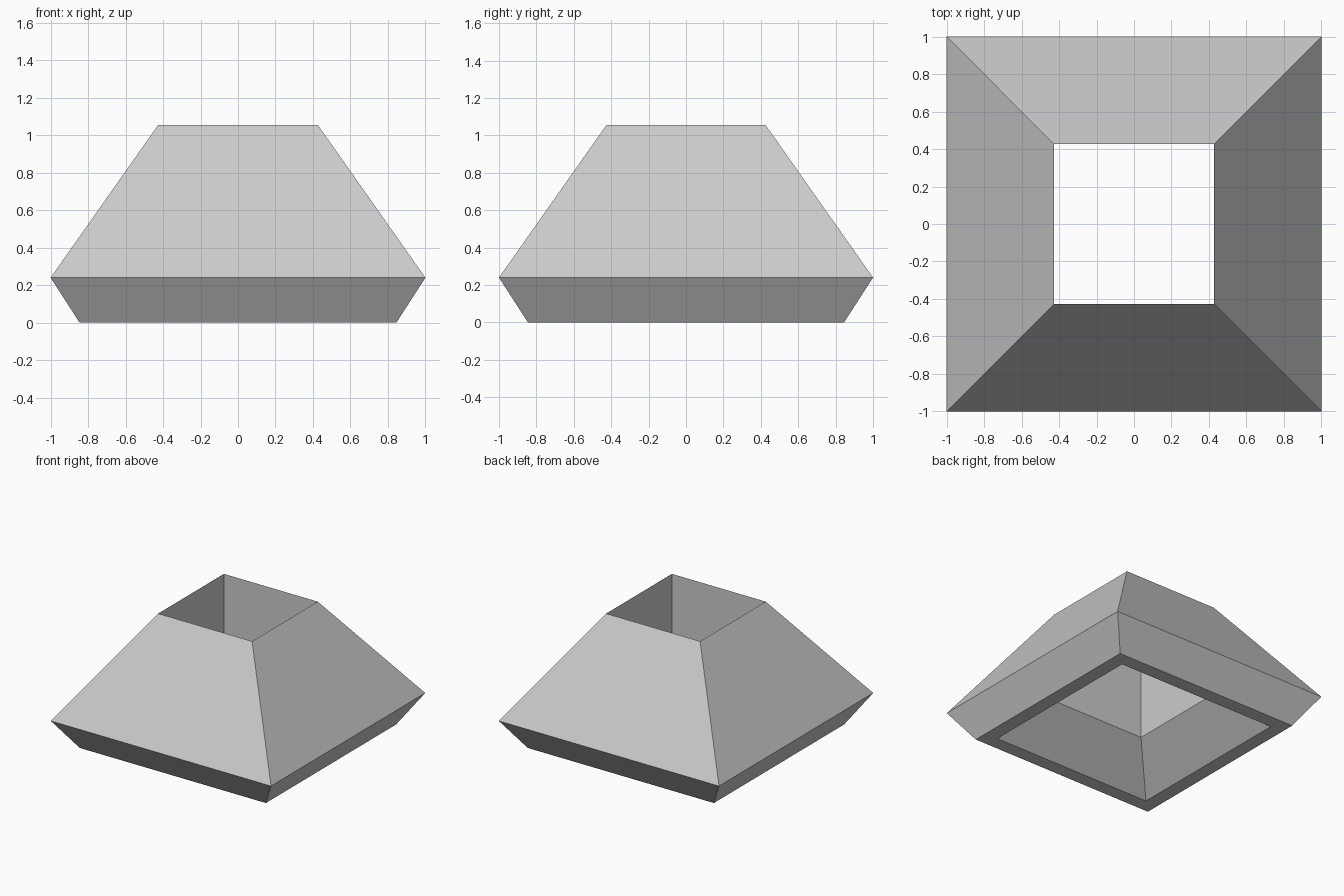
import bpy
import bmesh

if "Cube" in bpy.data.objects:
    bpy.data.objects.remove(bpy.data.objects["Cube"])

# Closed wall section as (half width, height): outer skirt, slope, knife-edge top,
# vertical shaft, then the flared underside opening
PROFILE = [(0.845, 0.0), (1.0, 0.24), (0.426, 1.055), (0.426, 0.305), (0.73, 0.0)]
CORNERS = [(-1, -1), (1, -1), (1, 1), (-1, 1)]


def square_sweep(name, profile):
    """Sweep a closed section round a square and return the object."""
    bm = bmesh.new()
    rings = [[bm.verts.new((sx * r, sy * r, z)) for sx, sy in CORNERS]
             for r, z in profile]
    for i, ring in enumerate(rings):
        nxt = rings[(i + 1) % len(rings)]
        for j in range(4):
            k = (j + 1) % 4
            bm.faces.new((ring[j], ring[k], nxt[k], nxt[j]))
    bmesh.ops.recalc_face_normals(bm, faces=bm.faces)
    mesh = bpy.data.meshes.new(name)
    bm.to_mesh(mesh)
    bm.free()
    obj = bpy.data.objects.new(name, mesh)
    bpy.context.collection.objects.link(obj)
    return obj


# Hollow tapered collar
square_sweep("tapered_collar", PROFILE)
